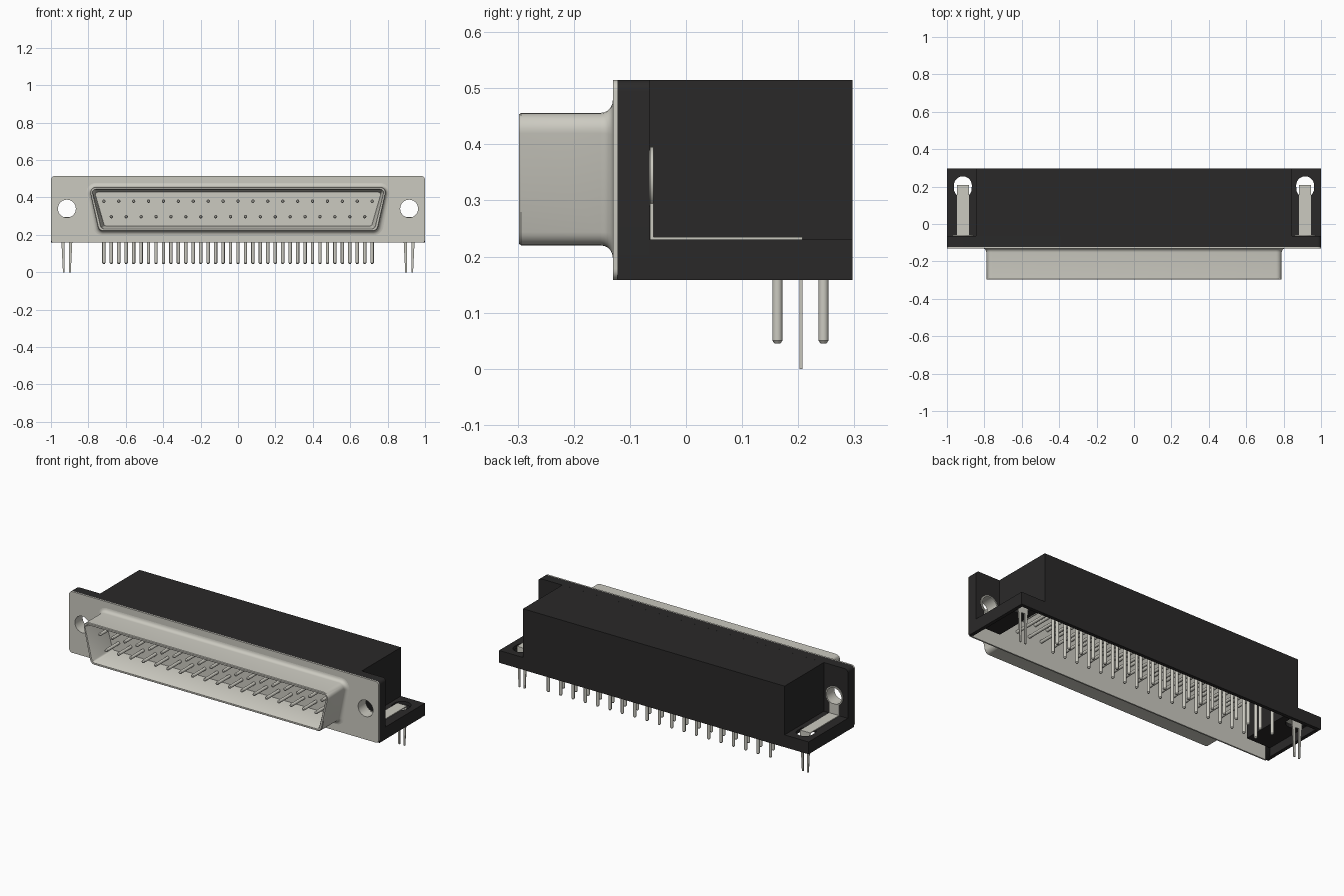
import bpy, bmesh, math
from mathutils import Vector, Matrix

if "Cube" in bpy.data.objects:
    bpy.data.objects.remove(bpy.data.objects["Cube"], do_unlink=True)


def material(name, rgb):
    m = bpy.data.materials.new(name)
    m.use_nodes = True
    m.diffuse_color = (*rgb, 1)
    b = next(n for n in m.node_tree.nodes if n.type == 'BSDF_PRINCIPLED')
    b.inputs["Base Color"].default_value = (*rgb, 1)
    b.inputs["Roughness"].default_value = 0.6
    return m


METAL = material("warm grey metal", (0.60, 0.59, 0.53))
BLACK = material("black plastic", (0.023, 0.022, 0.022))


def finish(name, bm, mat, smooth=False):
    bmesh.ops.recalc_face_normals(bm, faces=bm.faces)
    me = bpy.data.meshes.new(name)
    bm.to_mesh(me)
    bm.free()
    ob = bpy.data.objects.new(name, me)
    bpy.context.collection.objects.link(ob)
    me.materials.append(mat)
    if smooth:
        shade(ob)
    return ob


def shade(ob):
    bpy.ops.object.select_all(action='DESELECT')
    ob.select_set(True)
    bpy.context.view_layer.objects.active = ob
    bpy.ops.object.shade_smooth_by_angle(angle=math.radians(35))


def add_box(bm, x0, x1, y0, y1, z0, z1):
    m = Matrix.Translation(((x0 + x1) / 2, (y0 + y1) / 2, (z0 + z1) / 2))
    bmesh.ops.create_cube(bm, size=1, matrix=m @ Matrix.Diagonal((x1 - x0, y1 - y0, z1 - z0, 1)))


def add_rod(bm, a, b, r0, r1=None, n=12):
    a, b = Vector(a), Vector(b)
    m = Matrix.Translation((a + b) / 2) @ (b - a).to_track_quat('Z', 'Y').to_matrix().to_4x4()
    bmesh.ops.create_cone(bm, cap_ends=True, segments=n, radius1=r0,
                          radius2=r0 if r1 is None else r1, depth=(b - a).length, matrix=m)


def box(name, *dims, mat=BLACK):
    bm = bmesh.new()
    add_box(bm, *dims)
    return finish(name, bm, mat)


def boolean(ob, other, op):
    mod = ob.modifiers.new("cut", 'BOOLEAN')
    mod.operation, mod.object, mod.solver = op, other, 'EXACT'
    bpy.ops.object.select_all(action='DESELECT')
    bpy.context.view_layer.objects.active = ob
    ob.select_set(True)
    bpy.ops.object.modifier_apply(modifier=mod.name)
    bpy.data.objects.remove(other, do_unlink=True)


def rounded(corners, r, n=6):
    # Outline in x/z with each corner replaced by an arc
    out = []
    for i, c in enumerate(corners):
        c = Vector(c)
        p = (Vector(corners[i - 1]) - c).normalized()
        q = (Vector(corners[(i + 1) % len(corners)]) - c).normalized()
        half = p.angle(q) / 2
        mid = c + (p + q).normalized() * (r / math.sin(half))
        a = c + p * (r / math.tan(half)) - mid
        b = c + q * (r / math.tan(half)) - mid
        turn = a.angle(b)
        for k in range(n + 1):
            t = k / n
            out.append(mid + (a * math.sin((1 - t) * turn) + b * math.sin(t * turn)) / math.sin(turn))
    return out


def loft(name, rings, mat, caps):
    bm = bmesh.new()
    loops = [[bm.verts.new((p.x, y, p.y)) for p in pts] for pts, y in rings]
    for a, b in zip(loops, loops[1:]):
        for i in range(len(a)):
            j = (i + 1) % len(a)
            bm.faces.new((a[i], a[j], b[j], b[i]))
    for i in caps:
        bm.faces.new(loops[i])
    return finish(name, bm, mat, True)


def rect(x, z0, z1):
    return [(-x, z0), (x, z0), (x, z1), (-x, z1)]


HOLE_X, HOLE_Z = 0.915, 0.34


def hole_cutter(x, r):
    bm = bmesh.new()
    add_rod(bm, (x, -0.3, HOLE_Z), (x, 0.03, HOLE_Z), r, n=32)
    return finish("hole_cutter", bm, BLACK)


# Housing: front wall, tall body and mounting shelf, hollow and open below
def housing_form(name, t, lo, front):
    ear = [Vector(p) for p in ((-1 + t, lo), (1 - t, lo))]
    top = rounded(rect(1 - t, lo - 0.2, 0.515 - t), 0.02)
    ear += [p for p in top if p.y > lo]
    ob = loft(name, [(ear, front), (ear, -0.065 - t)], BLACK, (0, 1))
    boolean(ob, box("body", -0.845 + t, 0.845 - t, -0.1, 0.297 - t, lo, 0.5149 - t), 'UNION')
    boolean(ob, box("shelf", -0.9995 + t, 0.9995 - t, -0.1, 0.2965 - t, lo + 0.0002, 0.23 - t), 'UNION')
    return ob


housing = housing_form("housing", 0, 0.158, -0.122)
boolean(housing, housing_form("housing_core", 0.02, 0.10, -0.2), 'DIFFERENCE')
for s in (-1, 1):
    boolean(housing, hole_cutter(s * HOLE_X, 0.05), 'DIFFERENCE')
    slot = bmesh.new()
    outline = [(s * 0.915 + 0.048 * math.cos(a), (0.207 if a <= math.pi else 0.19) + 0.048 * math.sin(a))
               for a in (2 * math.pi * k / 24 for k in range(24))]
    low = slot.faces.new([slot.verts.new((x, y, 0.1)) for x, y in outline])
    ext = bmesh.ops.extrude_face_region(slot, geom=[low])
    bmesh.ops.translate(slot, vec=(0, 0, 0.16),
                        verts=[v for v in ext["geom"] if isinstance(v, bmesh.types.BMVert)])
    boolean(housing, finish("slot_cutter", slot, BLACK), 'DIFFERENCE')

# Metal flange plate with two mounting holes
plate = rounded(rect(1, 0.158, 0.515), 0.02)
flange = loft("flange_plate", [(plate, -0.13), (plate, -0.1215)], METAL, (0, 1))
for s in (-1, 1):
    boolean(flange, hole_cutter(s * HOLE_X, 0.048), 'DIFFERENCE')
shade(flange)


# Trapezoid shroud with a fillet at its root and an open front
def trapezoid(d):
    k = d * 1.1
    return rounded([(-0.745 + k, 0.22 + d), (0.745 - k, 0.22 + d),
                    (0.797 - k, 0.456 - d), (-0.797 + k, 0.456 - d)], max(0.03 - d, 0.012))


R = 0.022
rings = []
for i in range(6):
    a = math.pi / 2 * i / 5
    rings.append((trapezoid(-R * (1 - math.sin(a))), -0.1305 - R * (1 - math.cos(a))))
rings += [(trapezoid(0), -0.294), (trapezoid(0.003), -0.298), (trapezoid(0.012), -0.298),
          (trapezoid(0.015), -0.294), (trapezoid(0.028), -0.135)]
loft("shroud", rings, METAL, (-1,))

# Two rows of right-angle contact pins
for row, (count, z, y) in {"upper": (19, 0.38, 0.245), "lower": (18, 0.297, 0.163)}.items():
    bm = bmesh.new()
    r = 0.009
    for i in range(count):
        x = (i - (count - 1) / 2) * 0.0797
        add_rod(bm, (x, -0.25, z), (x, -0.256, z), r, 0.005)
        add_rod(bm, (x, -0.25, z), (x, y, z), r)
        add_rod(bm, (x, y, z + r), (x, y, 0.05), r)
        add_rod(bm, (x, y, 0.05), (x, y, 0.045), r, 0.005)
    finish(row + "_pins", bm, METAL, True)

# Mounting hardware at each end: lined hole, strap and split board prongs
for s, side in ((-1, "right"), (1, "left")):
    bm = bmesh.new()
    cx = s * HOLE_X
    profile = [(0.048, -0.129), (0.048, -0.058), (0.056, -0.058), (0.056, -0.0645), (0.0505, -0.0645), (0.0505, -0.129)]
    n = 32
    loops = [[bm.verts.new((cx + r * math.cos(2 * math.pi * k / n), y,
                            HOLE_Z + r * math.sin(2 * math.pi * k / n))) for k in range(n)]
             for r, y in profile]
    for a, b in zip(loops, loops[1:] + loops[:1]):
        for k in range(n):
            bm.faces.new((a[k], a[(k + 1) % n], b[(k + 1) % n], b[k]))
    finish(side + "_hole_liner", bm, METAL, True)

    bm = bmesh.new()
    add_box(bm, cx - 0.032, cx + 0.032, -0.0645, -0.058, 0.23, 0.295)
    add_box(bm, cx - 0.032, cx + 0.032, -0.0645, 0.208, 0.2302, 0.235)
    add_box(bm, cx - 0.032, cx + 0.032, 0.202, 0.208, 0.175, 0.233)
    for d in (-0.021, 0.021):
        add_box(bm, cx + d - 0.009, cx + d + 0.009, 0.202, 0.208, 0.0, 0.18)
        # Taper the outer side of each prong tip
        for v in bm.verts:
            if v.co.z < 0.001 and (v.co.x - cx) * d > 0 and abs(v.co.x - cx) > 0.025:
                v.co.x = cx + d
    finish(side + "_board_lock", bm, METAL)
